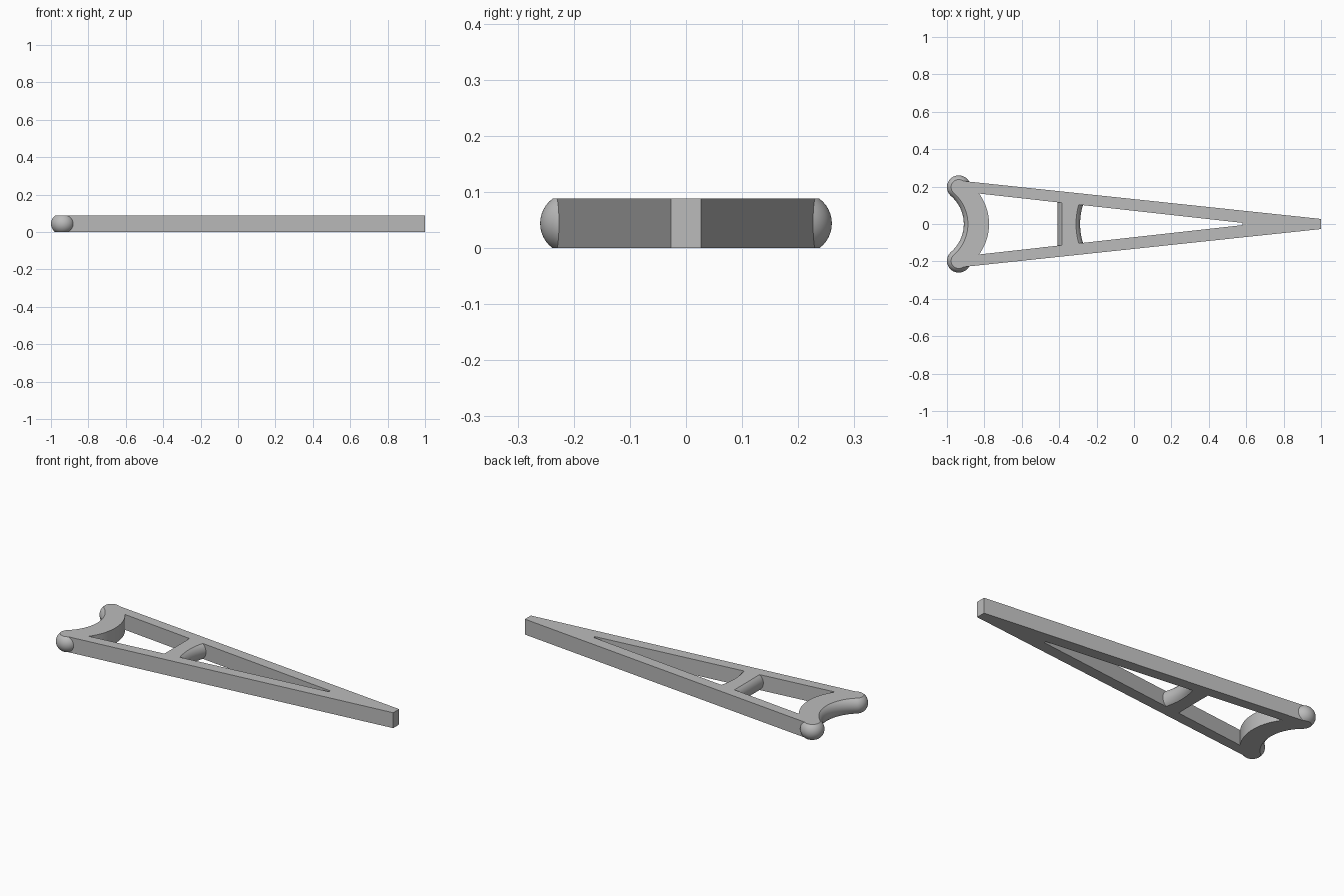
import bpy, bmesh
from math import sin, cos, acos, asin, atan2, hypot, radians, pi

cube = bpy.data.objects.get("Cube")
if cube:
    bpy.data.objects.remove(cube)

H = 0.044                 # half thickness
BULGE = 0.022             # how far rounded edges swell at mid height
LAYERS = 12
KNOB_X, KNOB_Y, KNOB_R = -0.937, 0.197, 0.063
SLOPE = 0.106             # taper of the outer rail faces


def outer_y(x):
    return 0.027 + SLOPE * (1 - x)


def inner_y(x):
    return 0.006 + 0.1113 * (0.58 - x)


def arc(cx, cy, r, a0, a1, n):
    return [(cx + r * cos(a0 + (a1 - a0) * i / n),
             cy + r * sin(a0 + (a1 - a0) * i / n)) for i in range(n + 1)]


def mirrored(half):
    """Close a half outline (y >= 0) with its mirror image."""
    back = [(x, -y) for x, y in reversed(half) if abs(y) > 1e-6]
    return half + back


def outline(d):
    """Tapered rails, rounded knobs and the concave end between them."""
    r = KNOB_R - d
    normal = atan2(1, SLOPE)
    gap = (outer_y(KNOB_X) - KNOB_Y) * sin(normal)
    start = normal - acos(gap / r)
    saddle_x, saddle_r = -1.107, 0.197 + d
    tangent = atan2(KNOB_Y, KNOB_X - saddle_x)
    half = [(1, outer_y(1))]
    half += arc(KNOB_X, KNOB_Y, r, start, pi + tangent, 32)
    half += arc(saddle_x, 0, saddle_r, tangent, 0, 16)[1:]
    half[-1] = (half[-1][0], 0)
    return mirrored(half)


def rear_hole(d):
    """Opening between the curved end and the crossbar."""
    bar = -0.408 + d
    sweep = asin(0.163 / 0.275)
    half = [(bar, inner_y(bar))] + arc(-1.05, 0, 0.275, sweep, 0, 14)
    return mirrored(half)


def front_hole(d):
    """Long pointed opening in front of the crossbar."""
    half = [(0.58, 0.006)]
    for i in range(11):
        t = 1 - i / 10
        x = -0.288 + 0.015 * t * t - d
        half.append((x, t * inner_y(x)))
    return mirrored(half)


# Frame: stacked outlines joined by walls, then capped around the openings
bm = bmesh.new()
radius = (H * H + BULGE * BULGE) / (2 * BULGE)
limit = asin(H / radius)
caps = {0: [], LAYERS: []}
for shape in (outline, rear_hole, front_hole):
    rings = []
    for k in range(LAYERS + 1):
        a = limit * (2 * k / LAYERS - 1)
        z = H + radius * sin(a)
        rings.append([bm.verts.new((x, y, z))
                      for x, y in shape(radius * (1 - cos(a)))])
    n = len(rings[0])
    for low, high in zip(rings, rings[1:]):
        for i in range(n):
            j = (i + 1) % n
            bm.faces.new((low[i], low[j], high[j], high[i]))
    for k in caps:
        caps[k] += [bm.edges.get((rings[k][i], rings[k][(i + 1) % n]))
                    for i in range(n)]
for k, edges in caps.items():
    bmesh.ops.triangle_fill(bm, edges=edges, use_beauty=True,
                            normal=(0, 0, 1 if k else -1))
bmesh.ops.recalc_face_normals(bm, faces=bm.faces)
mesh = bpy.data.meshes.new("tapered_frame")
bm.to_mesh(mesh)
bm.free()

frame = bpy.data.objects.new("tapered_frame", mesh)
bpy.context.collection.objects.link(frame)

# Plain grey material
grey = bpy.data.materials.new("plain_grey")
grey.use_nodes = True
colour = (0.5, 0.5, 0.5, 1)
grey.diffuse_color = colour
grey.node_tree.nodes["Principled BSDF"].inputs["Base Color"].default_value = colour
mesh.materials.append(grey)

bpy.ops.object.select_all(action="DESELECT")
frame.select_set(True)
bpy.context.view_layer.objects.active = frame
bpy.ops.object.shade_smooth_by_angle(angle=radians(25))
